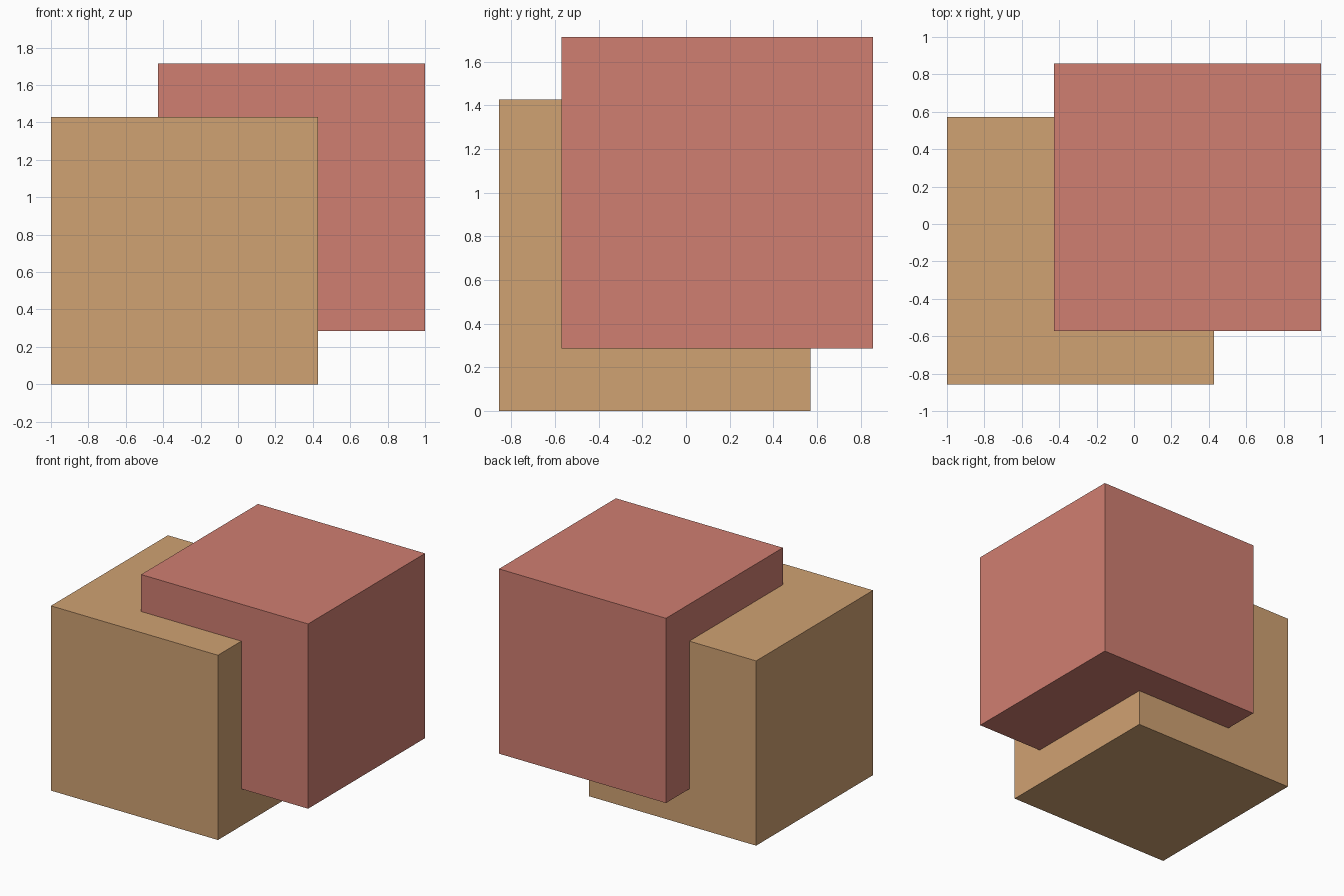
import bpy

if "Cube" in bpy.data.objects:
    bpy.data.objects.remove(bpy.data.objects["Cube"])

UNIT = 1 / 7        # layout grid step
SIDE = 10 * UNIT    # both cubes share this edge length


def cube(name, corner, color):
    """Add a cube from its lowest left front corner, in grid steps."""
    centre = [c * UNIT + SIDE / 2 for c in corner]
    bpy.ops.mesh.primitive_cube_add(size=SIDE, location=centre)
    obj = bpy.context.object
    obj.name = name
    mat = bpy.data.materials.new(name + "_color")
    mat.diffuse_color = (*color, 1)
    mat.use_nodes = True
    mat.node_tree.nodes["Principled BSDF"].inputs["Base Color"].default_value = mat.diffuse_color
    obj.data.materials.append(mat)


# Tan cube on the ground, front left
cube("lower_cube", (-7, -6, 0), (0.63, 0.36, 0.17))

# Red cube pushed into it, raised and shifted back right
cube("upper_cube", (-3, -4, 2), (0.63, 0.21, 0.165))
